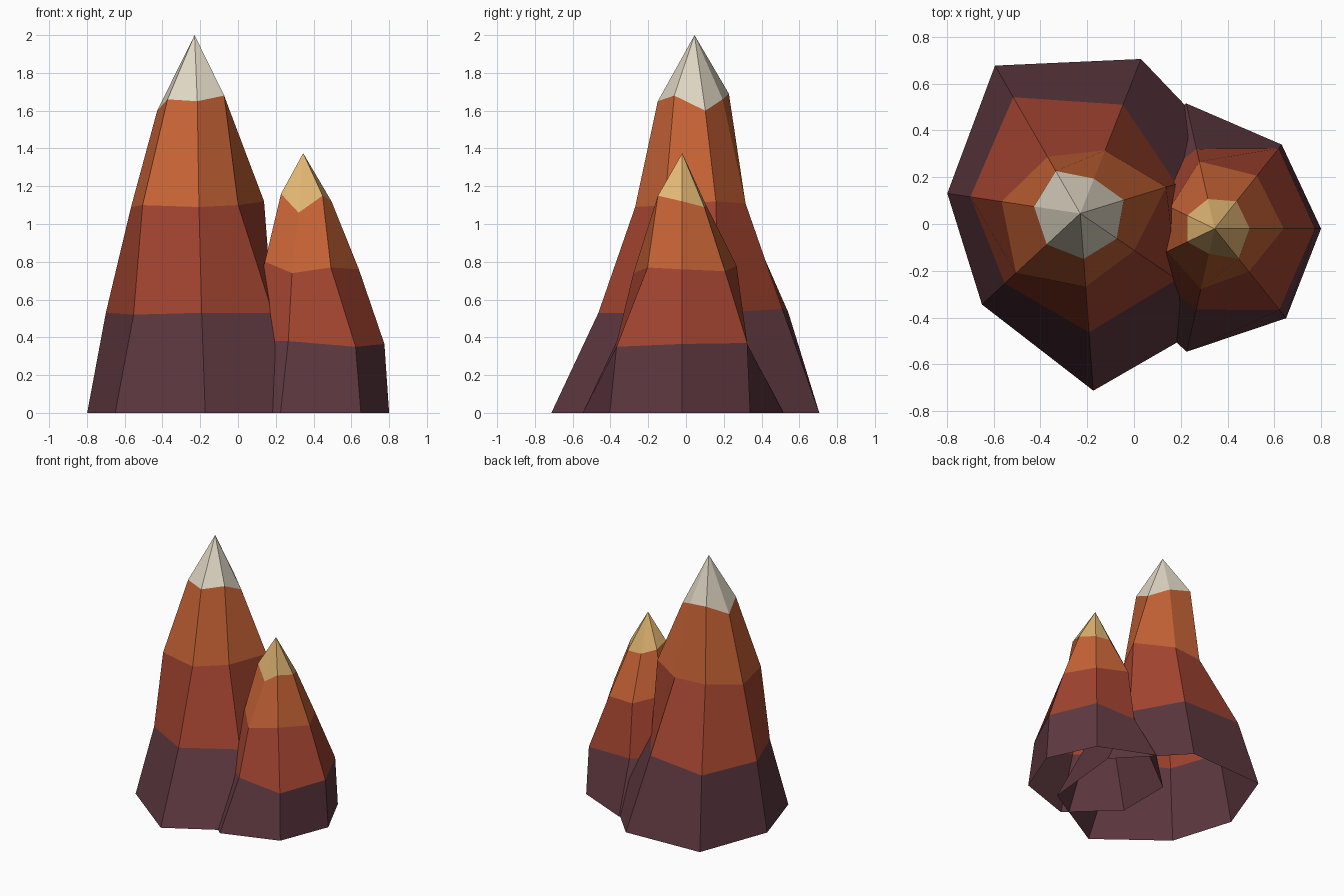
import bpy
import bmesh
from math import cos, sin, tau, radians

default_cube = bpy.data.objects.get("Cube")
if default_cube:
    bpy.data.objects.remove(default_cube, do_unlink=True)


def to_linear(channel):
    value = channel / 255
    return value / 12.92 if value <= 0.04045 else ((value + 0.055) / 1.055) ** 2.4


def make_material(name, red, green, blue):
    material = bpy.data.materials.new(name)
    material.use_nodes = True
    color = (to_linear(red), to_linear(green), to_linear(blue), 1.0)
    material.diffuse_color = color
    shader = material.node_tree.nodes["Principled BSDF"]
    shader.inputs["Base Color"].default_value = color
    shader.inputs["Roughness"].default_value = 0.9
    return material


mauve_rock = make_material("mauve rock", 94, 56, 64)
red_rock = make_material("red rock", 162, 68, 48)
orange_rock = make_material("orange rock", 200, 100, 54)
pale_cap = make_material("pale cap", 224, 215, 196)
gold_cap = make_material("gold cap", 224, 181, 114)


def make_peak(name, centre, start_angle, rings, apex_height, bands):
    """Hollow seven-sided peak; each ring is (radii, heights), one band per ring."""
    mesh = bpy.data.meshes.new(name)
    for material in bands:
        mesh.materials.append(material)
    bm = bmesh.new()
    loops = []
    for radii, heights in rings:
        loop = []
        for side, (radius, height) in enumerate(zip(radii, heights)):
            angle = radians(start_angle) + tau * side / len(radii)
            position = (centre[0] + radius * cos(angle),
                        centre[1] + radius * sin(angle), height)
            loop.append(bm.verts.new(position))
        loops.append(loop)
    apex = bm.verts.new((*centre, apex_height))
    count = len(loops[0])

    # Rock bands between neighbouring rings
    for band, (lower, upper) in enumerate(zip(loops, loops[1:])):
        for side in range(count):
            after = (side + 1) % count
            face = bm.faces.new((lower[side], lower[after], upper[after], upper[side]))
            face.material_index = band

    # Pointed cap
    for side in range(count):
        face = bm.faces.new((loops[-1][side], loops[-1][(side + 1) % count], apex))
        face.material_index = len(bands) - 1

    bm.to_mesh(mesh)
    bm.free()
    peak = bpy.data.objects.new(name, mesh)
    bpy.context.scene.collection.objects.link(peak)
    return peak


# Tall peak: foot, lower, upper and cap rings
tall_rings = [
    ((.72, .71, .73, .575, .573, .76, .76), [0] * 7),
    ((.43, .50, .574, .475, .44, .51, .50), (.53, .55, .53, .53, .52, .53, .53)),
    ((.385, .29, .28, .34, .375, .315, .28), (1.12, 1.11, 1.11, 1.09, 1.1, 1.09, 1.1)),
    ((.195, .16, .21, .2, .195, .195, .19), (1.6, 1.66, 1.69, 1.6, 1.66, 1.65, 1.68)),
]
make_peak("tall_peak", (-.23, .045), 17.1, tall_rings, 2.0,
          [mauve_rock, red_rock, orange_rock, pale_cap])

# Short peak, overlapping the tall one
short_rings = [
    ((.455, .46, .55, .5, .5, .54, .49), [0] * 7),
    ((.43, .44, .35, .35, .35, .355, .445), (.365, .37, .37, .37, .38, .38, .35)),
    ((.295, .29, .295, .21, .225, .265, .235), (.76, .75, .78, .8, .8, .74, .77)),
    ((.15, .15, .13, .13, .13, .11, .165), (1.12, 1.09, 1.1, 1.13, 1.16, 1.06, 1.15)),
]
make_peak("short_peak", (.345, -.02), 0, short_rings, 1.375,
          [mauve_rock, red_rock, orange_rock, gold_cap])
